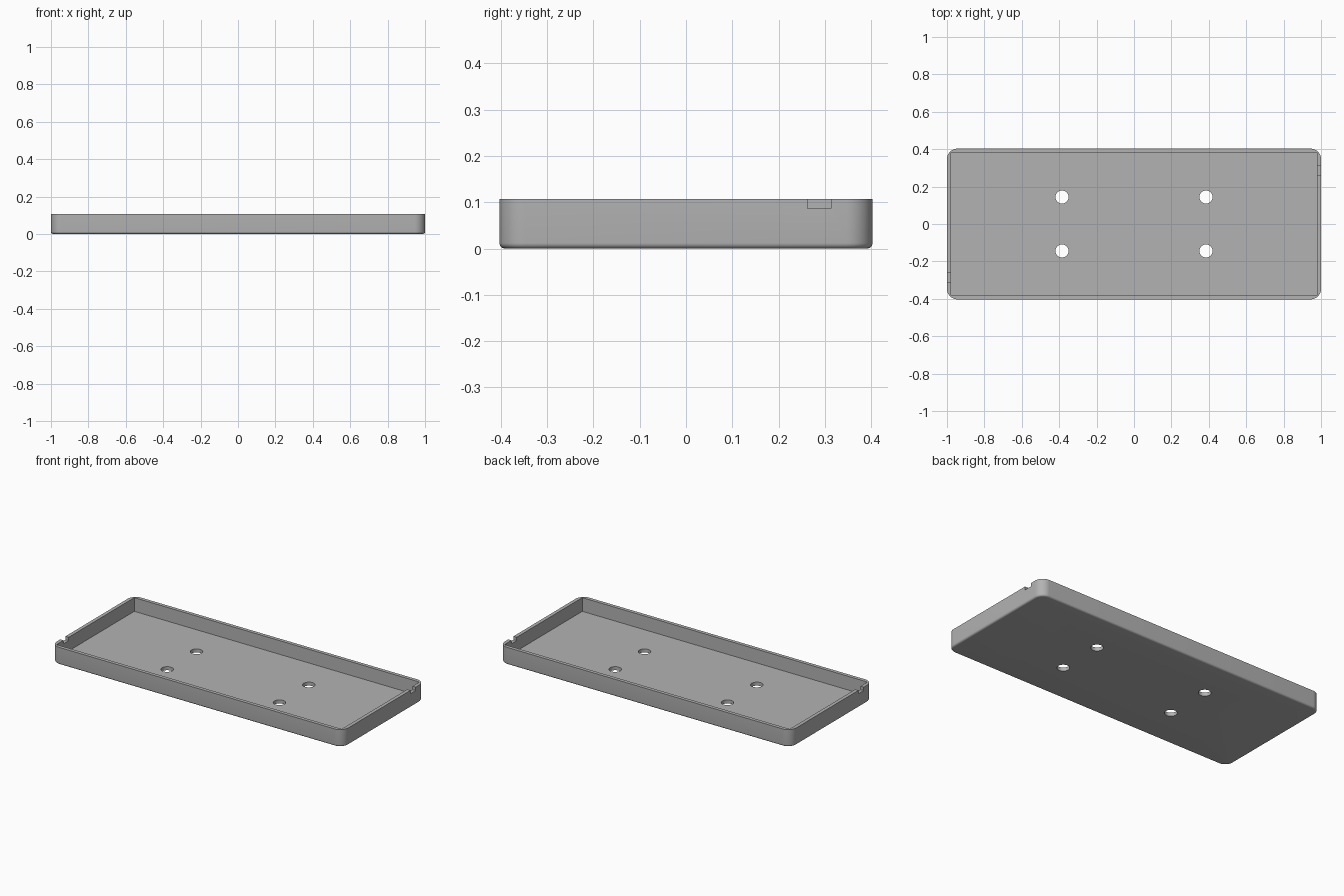
import bpy, bmesh, math
from mathutils import Matrix

if "Cube" in bpy.data.objects:
    bpy.data.objects.remove(bpy.data.objects["Cube"])

HALF_X, HALF_Y, HEIGHT = 1.0, 0.403, 0.107
CORNER, FILLET, WALL = 0.056, 0.012, 0.022

grey = bpy.data.materials.new("plain grey")
grey.use_nodes = True
colour = (0.45, 0.45, 0.45, 1)
grey.diffuse_color = colour
grey.node_tree.nodes["Principled BSDF"].inputs["Base Color"].default_value = colour


def finish(name, bm):
    bmesh.ops.recalc_face_normals(bm, faces=bm.faces)
    mesh = bpy.data.meshes.new(name)
    bm.to_mesh(mesh)
    bm.free()
    mesh.materials.append(grey)
    obj = bpy.data.objects.new(name, mesh)
    bpy.context.collection.objects.link(obj)
    return obj


def add_box(bm, low, high):
    size = [h - l for l, h in zip(low, high)]
    centre = [(h + l) / 2 for l, h in zip(low, high)]
    matrix = Matrix.Translation(centre) @ Matrix.Diagonal((*size, 1))
    bmesh.ops.create_cube(bm, size=1, matrix=matrix)


def rounded_ring(bm, inset, z, steps=12):
    """Rounded rectangle of vertices, shrunk by inset."""
    radius = CORNER - inset
    ring = []
    for quarter, (sx, sy) in enumerate([(1, 1), (-1, 1), (-1, -1), (1, -1)]):
        for i in range(steps + 1):
            a = (quarter + i / steps) * math.pi / 2
            ring.append(bm.verts.new((sx * (HALF_X - CORNER) + radius * math.cos(a),
                                      sy * (HALF_Y - CORNER) + radius * math.sin(a), z)))
    return ring


# Outer body: rounded bottom edge lofted up to the rim
bm = bmesh.new()
rings = []
for i in range(7):
    a = i / 6 * math.pi / 2
    rings.append(rounded_ring(bm, FILLET * (1 - math.sin(a)), FILLET * (1 - math.cos(a))))
rings.append(rounded_ring(bm, 0, HEIGHT))
for lower, upper in zip(rings, rings[1:]):
    for i in range(len(lower)):
        j = (i + 1) % len(lower)
        bm.faces.new((lower[i], lower[j], upper[j], upper[i]))
bm.faces.new(rings[0])
bm.faces.new(rings[-1])
tray = finish("tray", bm)

# Square-cornered recess
bm = bmesh.new()
add_box(bm, (WALL - HALF_X, WALL - HALF_Y, WALL), (HALF_X - WALL, HALF_Y - WALL, 0.3))
recess = finish("recess_cutter", bm)

# Rim notches at opposite ends
bm = bmesh.new()
add_box(bm, (0.9, 0.262, 0.086), (1.1, 0.313, 0.3))
add_box(bm, (-1.1, -0.313, 0.086), (-0.9, -0.262, 0.3))
notches = finish("notch_cutter", bm)

# Four mounting holes
bm = bmesh.new()
for x in (-0.385, 0.385):
    for y in (-0.144, 0.144):
        bmesh.ops.create_cone(bm, cap_ends=True, segments=40, radius1=0.035, radius2=0.035,
                              depth=0.1, matrix=Matrix.Translation((x, y, 0.01)))
holes = finish("hole_cutter", bm)

# Cut everything, then drop the cutters
bpy.ops.object.select_all(action="DESELECT")
bpy.context.view_layer.objects.active = tray
tray.select_set(True)
for cutter in (recess, notches, holes):
    cutter.hide_render = True
    mod = tray.modifiers.new(cutter.name, "BOOLEAN")
    mod.operation, mod.solver, mod.object = "DIFFERENCE", "EXACT", cutter
    bpy.ops.object.modifier_apply(modifier=mod.name)
    bpy.data.objects.remove(cutter)

bpy.ops.object.shade_smooth_by_angle(angle=math.radians(30))
